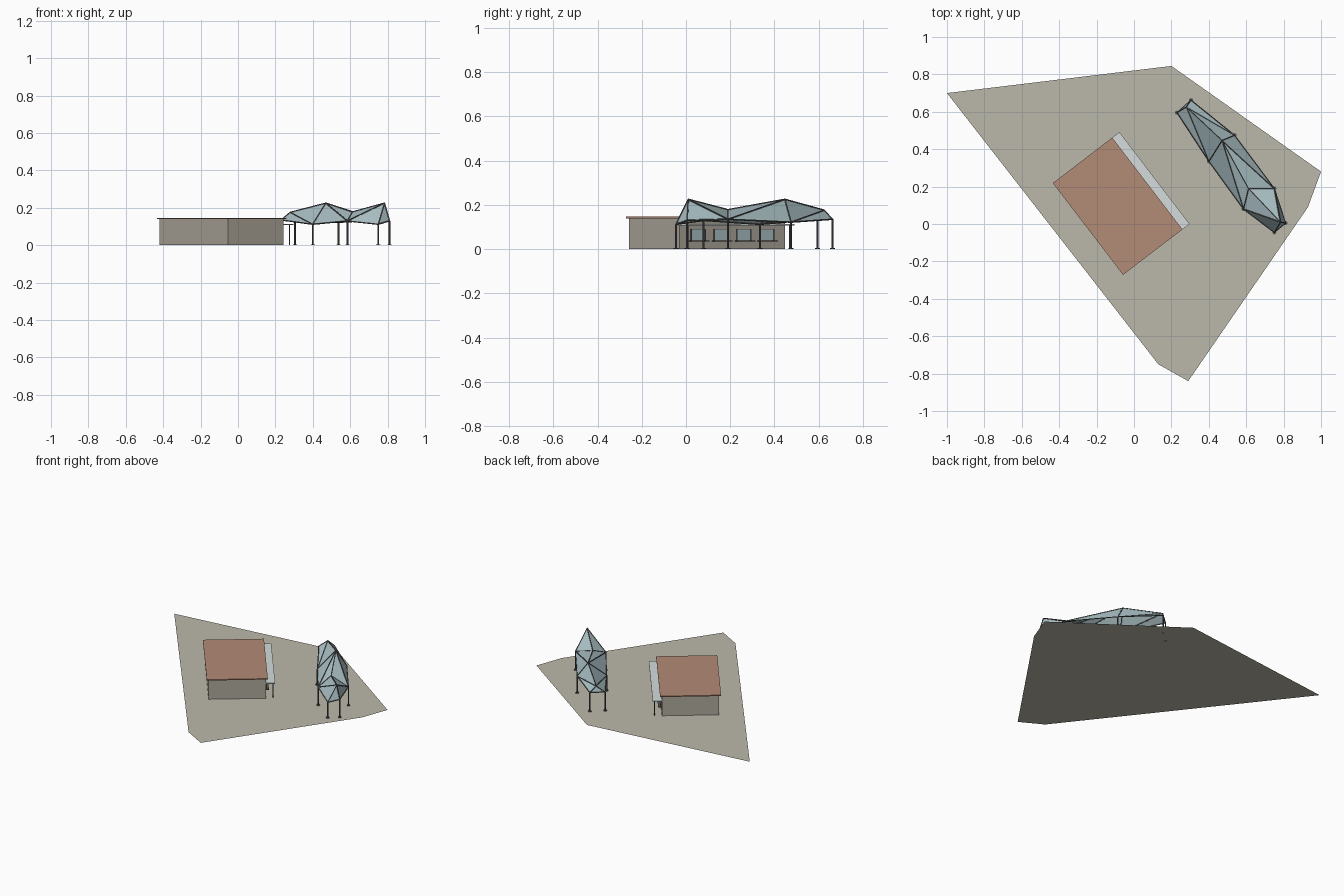
import bpy, bmesh
from math import radians
from mathutils import Vector, Matrix

if "Cube" in bpy.data.objects:
    bpy.data.objects.remove(bpy.data.objects["Cube"])


def material(name, rgb):
    m = bpy.data.materials.new(name)
    m.diffuse_color = (*rgb, 1)
    m.use_nodes = True
    m.node_tree.nodes["Principled BSDF"].inputs["Base Color"].default_value = m.diffuse_color
    return m


PAVING = material("paving", (0.50, 0.48, 0.40))
WALL = material("wall", (0.43, 0.40, 0.34))
TILE = material("roof_tile", (0.45, 0.26, 0.18))
GLASS = material("glass", (0.42, 0.55, 0.58))
PALE = material("pale_sheet", (0.66, 0.72, 0.72))
STEEL = material("steel", (0.10, 0.10, 0.10))


def add_mesh(name, verts, faces, mat):
    me = bpy.data.meshes.new(name)
    me.from_pydata(verts, [], faces)
    ob = bpy.data.objects.new(name, me)
    bpy.context.collection.objects.link(ob)
    me.materials.append(mat)
    return ob


# House frame: local +x faces the canopy
HOUSE = Matrix.Translation((-0.0875, 0.095, 0)) @ Matrix.Rotation(radians(37.4), 4, 'Z')


def house_box(name, center, size, mat):
    bm = bmesh.new()
    bmesh.ops.create_cube(bm, size=1)
    bmesh.ops.scale(bm, vec=size, verts=bm.verts)
    me = bpy.data.meshes.new(name)
    bm.to_mesh(me)
    bm.free()
    me.materials.append(mat)
    ob = bpy.data.objects.new(name, me)
    ob.matrix_world = HOUSE @ Matrix.Translation(center)
    bpy.context.collection.objects.link(ob)
    return ob


def rod(name, a, b, r, mat=STEEL, sides=8):
    a, b = Vector(a), Vector(b)
    d = b - a
    bm = bmesh.new()
    bmesh.ops.create_cone(bm, cap_ends=True, segments=sides, radius1=r, radius2=r, depth=d.length)
    me = bpy.data.meshes.new(name)
    bm.to_mesh(me)
    bm.free()
    me.materials.append(mat)
    ob = bpy.data.objects.new(name, me)
    ob.matrix_world = Matrix.Translation((a + b) / 2) @ d.to_track_quat('Z', 'Y').to_matrix().to_4x4()
    bpy.context.collection.objects.link(ob)
    return ob


# Site paving
site = [(-1, 0.70), (0.13, -0.75), (0.29, -0.84), (0.93, 0.09), (1, 0.28), (0.2, 0.845)]
add_mesh("site_paving", [(x, y, 0) for x, y in site], [range(6)], PAVING)

# House body and flat roof
house_box("house_walls", (0, 0, 0.07), (0.376, 0.60, 0.14), WALL)
house_box("house_roof", (0, 0, 0.143), (0.40, 0.618, 0.007), TILE)

# Porch awning with posts
house_box("porch_awning", (0.218, 0, 0.11), (0.06, 0.618, 0.006), PALE)
for i, y in enumerate((-0.29, 0.29)):
    p = HOUSE @ Vector((0.235, y, 0))
    rod(f"awning_post_{i}", p, p + Vector((0, 0, 0.108)), 0.003)

# Windows with sills
for i in range(4):
    y = (i - 1.5) * 0.13
    house_box(f"window_{i}", (0.189, y, 0.065), (0.004, 0.08, 0.05), GLASS)
    house_box(f"window_sill_{i}", (0.199, y, 0.037), (0.022, 0.10, 0.005), STEEL)
    for s in (-1, 1):
        house_box(f"window_jamb_{i}_{s}", (0.190, y + s * 0.04, 0.065), (0.006, 0.004, 0.054), STEEL)
    house_box(f"window_head_{i}", (0.190, y, 0.090), (0.006, 0.08, 0.004), STEEL)

# Folded canopy: eight eave points (0-7) and four ridge points (8-11)
pts = [(0.23, 0.595, 0.135), (0.40, 0.335, 0.112), (0.585, 0.08, 0.13), (0.75, -0.045, 0.112),
       (0.81, 0.005, 0.13), (0.75, 0.19, 0.135), (0.537, 0.475, 0.122), (0.305, 0.662, 0.135),
       (0.28, 0.625, 0.176), (0.47, 0.447, 0.225), (0.612, 0.19, 0.178), (0.783, 0.01, 0.225)]
tris = [(0, 8, 7), (0, 1, 8), (1, 9, 8), (8, 9, 6), (8, 6, 7), (1, 2, 9), (2, 10, 9),
        (9, 10, 5), (9, 5, 6), (2, 11, 10), (2, 3, 11), (3, 4, 11), (4, 5, 11), (5, 10, 11)]
canopy = add_mesh("canopy_panels", pts, tris, GLASS)

# Canopy beams follow every fold
for i, e in enumerate(canopy.data.edges):
    a, b = e.vertices
    rod(f"canopy_beam_{i}", pts[a], pts[b], 0.0035, sides=6)

# Canopy posts with foot plates
for i, (x, y, z) in enumerate(pts[:8]):
    rod(f"canopy_post_{i}", (x, y, 0), (x, y, z), 0.0045)
    rod(f"post_foot_{i}", (x, y, 0), (x, y, 0.005), 0.011, sides=12)
